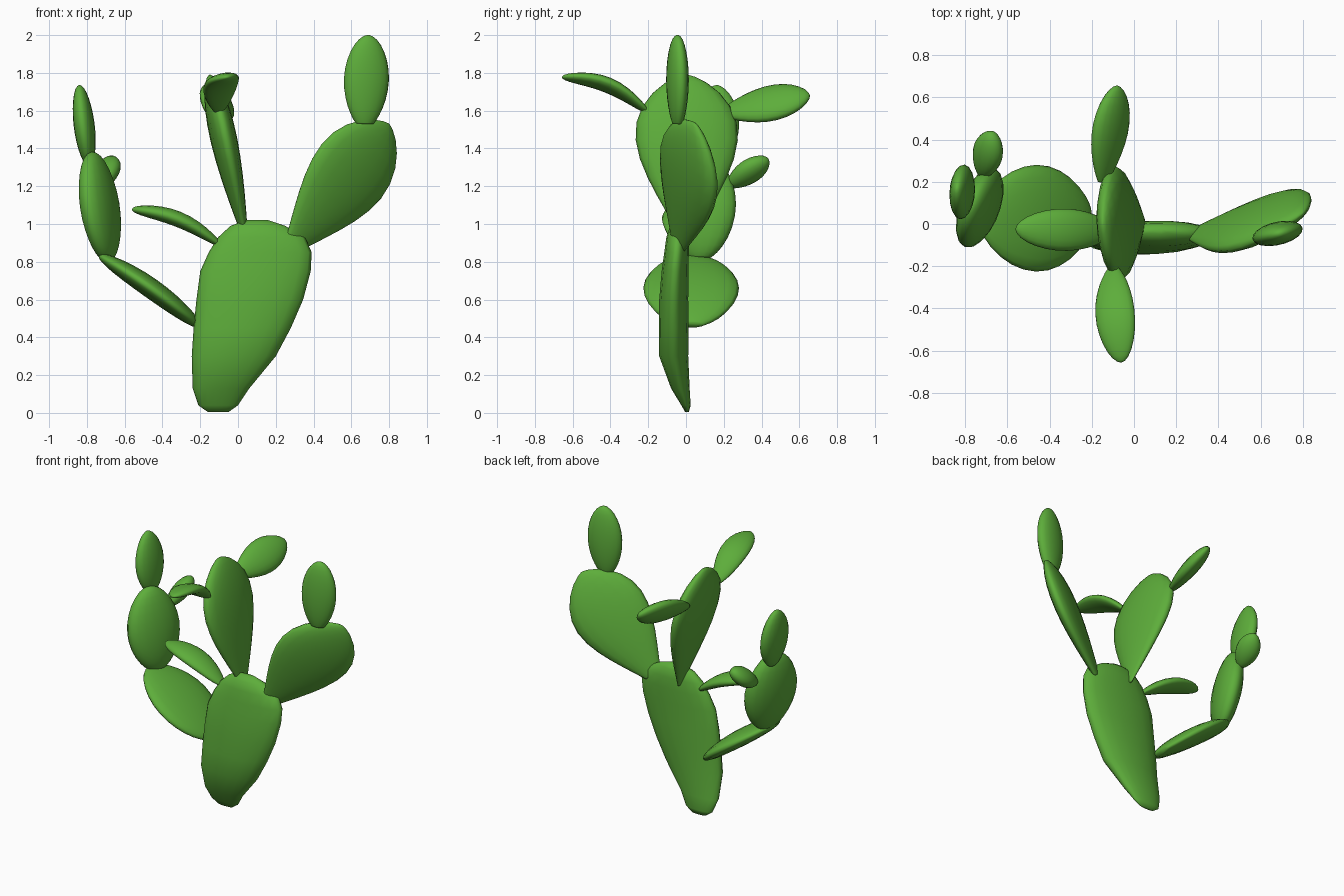
import bpy, bmesh, math
from mathutils import Vector

if "Cube" in bpy.data.objects:
    bpy.data.objects.remove(bpy.data.objects["Cube"], do_unlink=True)

green = bpy.data.materials.new("cactus_green")
green.use_nodes = True
colour = (0.11, 0.42, 0.043, 1)
green.diffuse_color = colour
green.node_tree.nodes["Principled BSDF"].inputs["Base Color"].default_value = colour

SEGMENTS = 18
RINGS = 14


def loft(name, rings, side, normal):
    """Skin rings of (centre, half width, half thickness) and close both ends."""
    bm = bmesh.new()
    loops = []
    for centre, wide, thick in rings:
        loop = []
        for i in range(SEGMENTS):
            a = math.tau * i / SEGMENTS
            loop.append(bm.verts.new(centre + side * wide * math.cos(a) + normal * thick * math.sin(a)))
        loops.append(loop)
    for low, high in zip(loops, loops[1:]):
        for i in range(SEGMENTS):
            j = (i + 1) % SEGMENTS
            bm.faces.new((low[i], low[j], high[j], high[i]))
    bm.faces.new(loops[0][::-1])
    bm.faces.new(loops[-1])
    bmesh.ops.recalc_face_normals(bm, faces=bm.faces)
    mesh = bpy.data.meshes.new(name)
    bm.to_mesh(mesh)
    bm.free()
    mesh.materials.append(green)
    for poly in mesh.polygons:
        poly.use_smooth = True
    obj = bpy.data.objects.new(name, mesh)
    bpy.context.collection.objects.link(obj)
    return obj


def pad(name, base, tip, side, wide, thick, belly=0.5, blunt=0.6, cut=0.0, bend=0.0):
    """Flattened egg from base to tip; belly is where it is widest, bend bows it upward."""
    base, tip, side = Vector(base), Vector(tip), Vector(side)
    axis = (tip - base).normalized()
    side = (side - axis * side.dot(axis)).normalized()
    normal = axis.cross(side)
    if normal.z < 0:
        normal = -normal
    power = math.log(0.5) / math.log(belly)
    rings = []
    for i in range(RINGS + 1):
        u = 0.5 - 0.5 * math.cos(math.pi * i / RINGS)
        t = cut + (1 - cut) * u
        w = max(math.sin(math.pi * t ** power), 0.003) ** blunt
        centre = base.lerp(tip, u) + normal * bend * math.sin(math.pi * u)
        rings.append((centre, wide * w, thick * w ** 0.8))
    return loft(name, rings, side, normal)


# Trunk: height, left edge, right edge, depth centre, half thickness
trunk = [
    (0.005, -0.16, -0.05, 0.005, 0.010),
    (0.04, -0.21, 0.00, 0.000, 0.025),
    (0.13, -0.24, 0.06, -0.030, 0.050),
    (0.30, -0.245, 0.20, -0.065, 0.078),
    (0.45, -0.235, 0.28, -0.065, 0.080),
    (0.60, -0.22, 0.345, -0.065, 0.078),
    (0.75, -0.20, 0.385, -0.058, 0.072),
    (0.85, -0.155, 0.39, -0.050, 0.066),
    (0.93, -0.105, 0.355, -0.045, 0.060),
    (0.99, -0.04, 0.25, -0.040, 0.045),
    (1.02, 0.04, 0.16, -0.035, 0.015),
]
loft("trunk", [(Vector(((l + r) / 2, y, z)), (r - l) / 2, d) for z, l, r, y, d in trunk],
     Vector((1, 0, 0)), Vector((0, 1, 0)))

# Left branch
pad("left_pad", (0.29, -0.04, 0.89), (0.80, 0.05, 1.53), (0.63, 0.55, -0.55),
    0.255, 0.065, belly=0.66, blunt=0.65, cut=0.13)
pad("left_top_pad", (0.67, -0.045, 1.53), (0.69, -0.045, 2.0), (0.97, 0.22, 0),
    0.122, 0.055, belly=0.53, blunt=0.5, cut=0.06)

# Middle branch
pad("middle_pad", (0.045, 0.01, 0.9), (-0.15, 0.0, 1.79), (0.05, -1, 0),
    0.272, 0.07, belly=0.66, blunt=0.62, cut=0.04)
pad("middle_front_pad", (-0.10, -0.21, 1.60), (-0.06, -0.655, 1.78), (1, 0.1, 0.2),
    0.095, 0.037, belly=0.55, blunt=0.5, cut=0.04, bend=0.05)
pad("middle_back_pad", (-0.15, 0.20, 1.59), (-0.08, 0.655, 1.68), (0.65, 0, -0.75),
    0.118, 0.052, belly=0.58, blunt=0.55, cut=0.05)

# Right branch
pad("right_pad", (-0.21, 0.025, 0.465), (-0.735, 0.03, 0.835), (0, 1, 0),
    0.253, 0.055, blunt=0.52, cut=0.02, bend=0.015)
pad("right_upper_pad", (-0.69, 0.07, 0.82), (-0.775, 0.085, 1.38), (0.35, 0.93, 0),
    0.2, 0.085, blunt=0.5, cut=0.03)
pad("right_top_pad", (-0.79, 0.14, 1.32), (-0.84, 0.165, 1.735), (0.08, 1, 0),
    0.13, 0.055, blunt=0.55, cut=0.03)
pad("right_bud", (-0.72, 0.22, 1.20), (-0.67, 0.435, 1.345), (0.7, -0.2, 0.5),
    0.078, 0.055, belly=0.55, blunt=0.52)

# Small pad on the trunk's shoulder
pad("shoulder_pad", (-0.10, -0.03, 0.895), (-0.56, -0.025, 1.08), (0, 1, 0),
    0.1, 0.042, belly=0.55, blunt=0.5, cut=0.03, bend=0.04)
